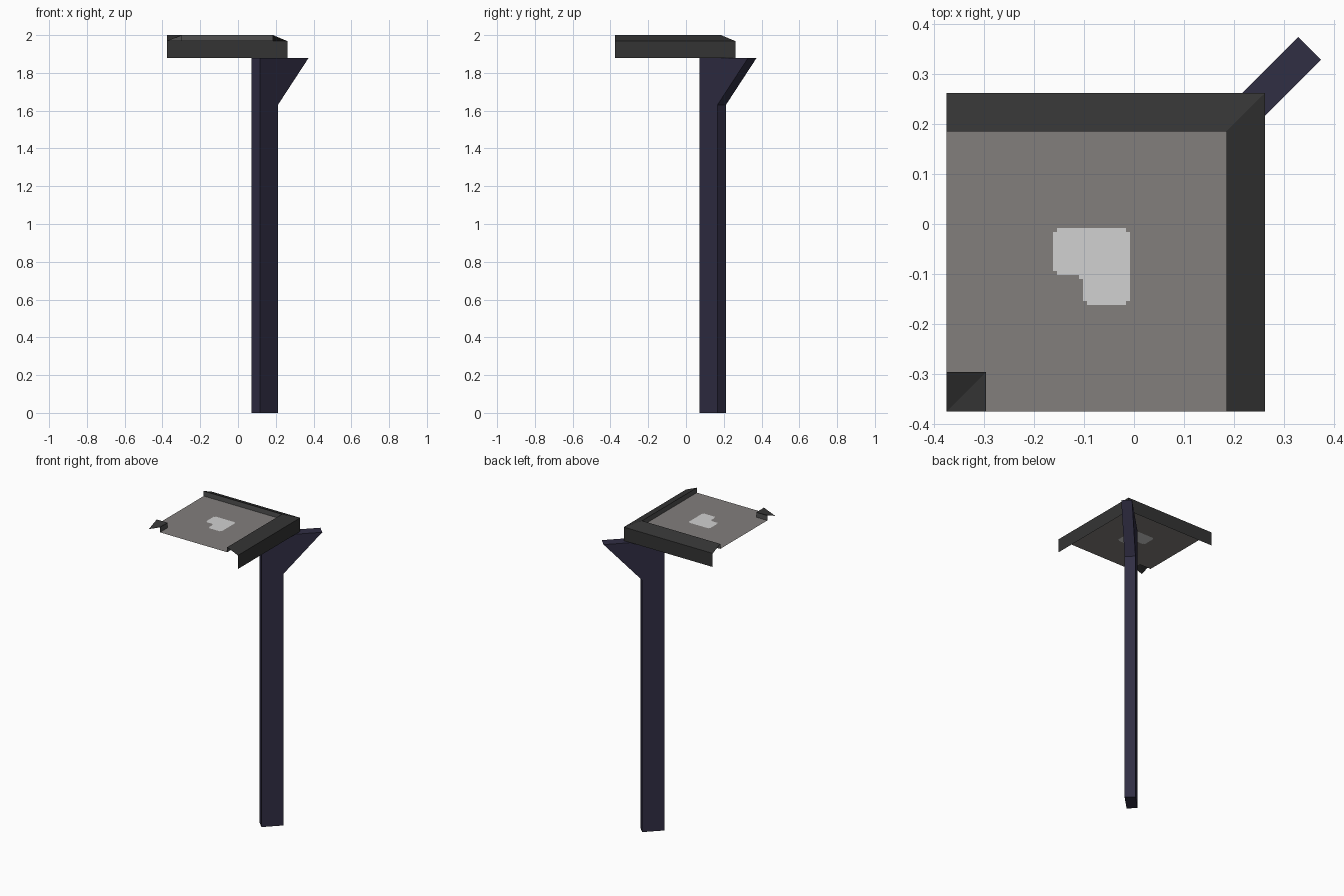
import bpy, bmesh, math

if "Cube" in bpy.data.objects:
    bpy.data.objects.remove(bpy.data.objects["Cube"])


def material(name, rgb):
    m = bpy.data.materials.new(name)
    m.diffuse_color = (*rgb, 1.0)
    m.use_nodes = True
    m.node_tree.nodes["Principled BSDF"].inputs["Base Color"].default_value = m.diffuse_color
    return m


RIM = material("dark rim", (0.034, 0.034, 0.034))
INNER = material("inner rim grey", (0.08, 0.08, 0.08))
PANEL = material("warm grey panel", (0.223, 0.209, 0.202))
PATCH = material("pale patch", (0.64, 0.64, 0.64))
POST = material("blue black post", (0.0296, 0.0273, 0.0578))

EDGE, LIP, HIGH, LOW, BASE = -0.375, -0.296, 2.0, 1.968, 1.88


def finish(name, bm, mats):
    me = bpy.data.meshes.new(name)
    bm.to_mesh(me)
    bm.free()
    ob = bpy.data.objects.new(name, me)
    bpy.context.collection.objects.link(ob)
    for m in mats:
        me.materials.append(m)
    return ob


def mitred_rim(name, profile, flip):
    """Sweep an (offset, height) profile round a mitred corner; last strip is the inner wall."""
    bm = bmesh.new()
    rows = [[bm.verts.new(p) for p in ((EDGE, o, z), (o, o, z), (o, EDGE, z))]
            for o, z in profile]
    for i, (a, b) in enumerate(zip(rows, rows[1:])):
        for k in range(2):
            vs = [a[k + 1], a[k], b[k], b[k + 1]]
            f = bm.faces.new(vs[::-1] if flip else vs)
            f.material_index = int(i == len(rows) - 2)
    bmesh.ops.remove_doubles(bm, verts=bm.verts[:], dist=1e-5)
    return finish(name, bm, [RIM, INNER])


# Outer rim with bevelled top, and the small inside corner of the rim
mitred_rim("outer_rim", [(0.262, BASE), (0.262, LOW), (0.185, HIGH), (0.185, LOW)], False)
mitred_rim("inside_corner_rim", [(EDGE, LOW), (LIP, HIGH), (LIP, LOW)], True)

# Panel sheet, notched at the front left, with the pale patch as cut faces
cuts = [EDGE, LIP, -0.162, -0.154, -0.110, -0.102, -0.094, -0.016, -0.008, 0.185]


def in_patch(x, y):
    lo, hi = min(x, y), max(x, y)
    if lo < -0.162 or hi > -0.008:
        return False
    if lo > -0.016:                      # clipped outer corner
        return False
    if lo < -0.154 and (hi < -0.094 or hi > -0.016):
        return False
    if hi < -0.102:                      # missing quarter
        return lo > -0.110
    return hi > -0.094 or lo > -0.154


bm = bmesh.new()
grid = [[bm.verts.new((x, y, LOW)) for y in cuts] for x in cuts]
for i in range(len(cuts) - 1):
    for j in range(len(cuts) - 1):
        if i == j == 0:
            continue
        f = bm.faces.new((grid[i][j], grid[i + 1][j], grid[i + 1][j + 1], grid[i][j + 1]))
        c = f.calc_center_median()
        f.material_index = int(in_patch(c.x, c.y))
finish("top_panel", bm, [PANEL, PATCH])

# Diagonal post flaring outwards at the top
bm = bmesh.new()
side = [(0.095, 0), (0.1885, 0), (0.1885, 1.63), (0.351, BASE - 0.001), (0.095, BASE - 0.001)]
h = 0.0225
f = bm.faces.new([bm.verts.new((t + h, t - h, z)) for t, z in side])
ext = bmesh.ops.extrude_face_region(bm, geom=[f], use_keep_orig=True)
bmesh.ops.translate(bm, vec=(-2 * h, 2 * h, 0),
                    verts=[v for v in ext["geom"] if isinstance(v, bmesh.types.BMVert)])
bmesh.ops.recalc_face_normals(bm, faces=bm.faces[:])
finish("diagonal_post", bm, [POST])
